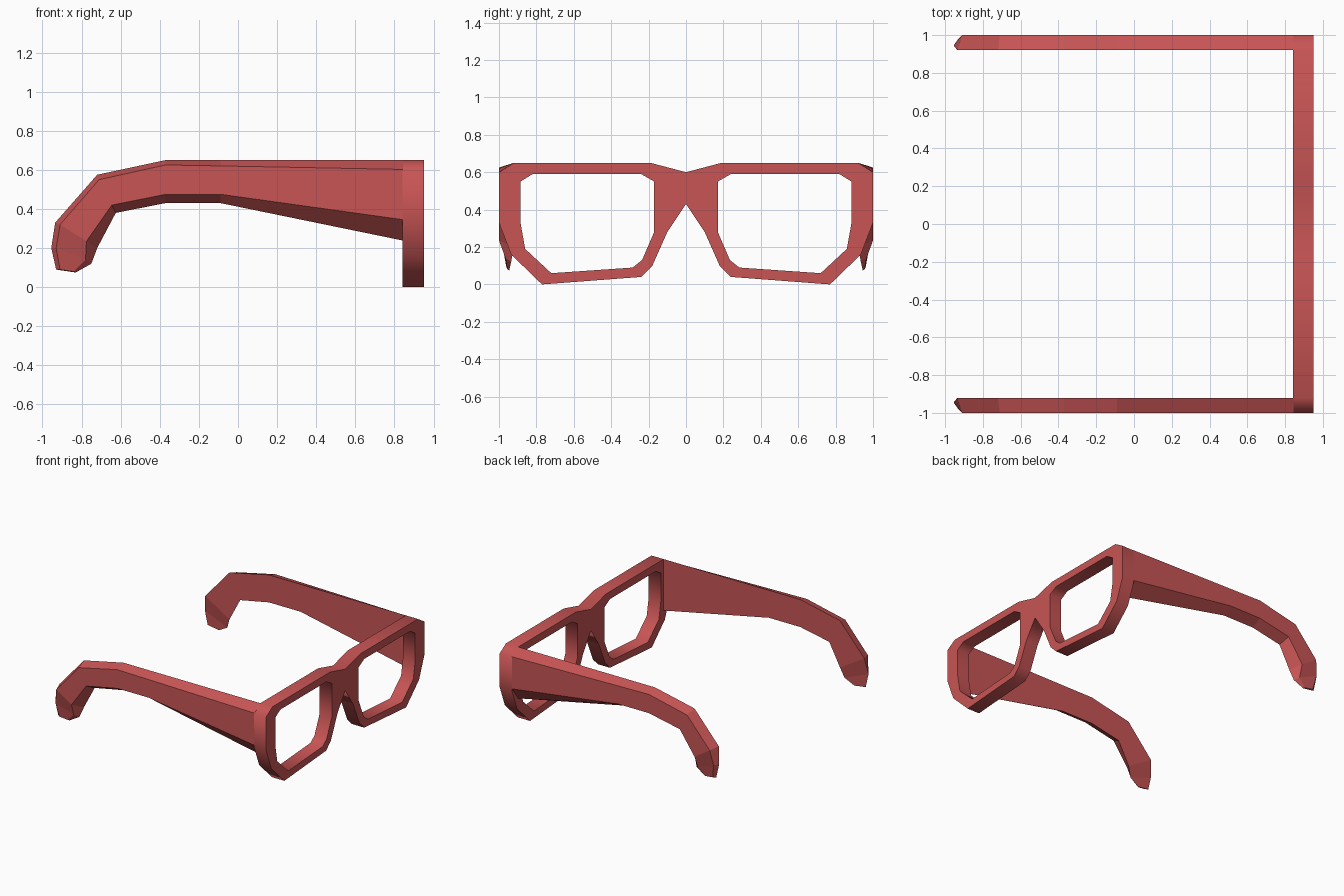
import bpy, bmesh, math

if "Cube" in bpy.data.objects:
    bpy.data.objects.remove(bpy.data.objects["Cube"])

red = bpy.data.materials.new("red_plastic")
red.diffuse_color = (0.58, 0.09, 0.09, 1)
red.use_nodes = True
red.node_tree.nodes["Principled BSDF"].inputs["Base Color"].default_value = red.diffuse_color

# Front frame: right half of the rim outline and one lens opening, as (y, z)
rim = [(0, .60), (.19, .65), (.92, .65), (1, .60), (1, .33), (.935, .16),
       (.77, 0), (.24, .04), (.18, .10), (.10, .28), (0, .43)]
lens = [(.24, .59), (.82, .59), (.885, .55), (.885, .33), (.86, .19),
        (.72, .06), (.285, .09), (.235, .13), (.17, .28), (.17, .55)]


def mirrored(pts):
    return [(-y, z) for y, z in reversed(pts)]


def add_loop(curve, pts):
    spline = curve.splines.new('POLY')
    spline.points.add(len(pts) - 1)
    for p, (y, z) in zip(spline.points, pts):
        p.co = (y, z, 0, 1)
    spline.use_cyclic_u = True


curve = bpy.data.curves.new("front_frame", 'CURVE')
curve.dimensions = '2D'
curve.fill_mode = 'BOTH'
curve.extrude = 0.054
for pts in (rim + mirrored(rim)[1:-1], lens, mirrored(lens)):
    add_loop(curve, pts)
frame = bpy.data.objects.new("front_frame", curve)
bpy.context.collection.objects.link(frame)
frame.location.x = 0.896
frame.rotation_euler = (math.pi / 2, 0, math.pi / 2)
bpy.context.view_layer.objects.active = frame
frame.select_set(True)
bpy.ops.object.convert(target='MESH')
frame = bpy.context.object
frame.data.materials.clear()
frame.data.materials.append(red)

# Temple arm: four-sided sections from hinge to ear tip, each as
# (x, z) of outer top, inner top, inner bottom, outer bottom
sections = [
    [(.845, .602), (.845, .65), (.845, .238), (.845, .345)],
    [(-.09, .62), (-.09, .65), (-.09, .43), (-.09, .475)],
    [(-.37, .625), (-.37, .65), (-.37, .43), (-.37, .475)],
    [(-.71, .55), (-.72, .575), (-.625, .38), (-.645, .42)],
    [(-.91, .32), (-.935, .33), (-.72, .20), (-.775, .235)],
    [(-.93, .20), (-.955, .20), (-.75, .12), (-.78, .14)],
    [(-.91, .09), (-.93, .09), (-.83, .075), (-.84, .08)],
]
# Sideways position of each section's corners, narrowing at the ear tip
widths = [(1, .92, .92, 1)] * 5 + [(.98, .945, .935, .965), (.96, .945, .945, .955)]

bm = bmesh.new()
rings = [[bm.verts.new((x, y, z)) for (x, z), y in zip(sec, ys)]
         for sec, ys in zip(sections, widths)]
for a, b in zip(rings, rings[1:]):
    for i in range(4):
        j = (i + 1) % 4
        bm.faces.new((a[i], a[j], b[j], b[i]))
bm.faces.new(rings[0])
bm.faces.new(rings[-1])
bmesh.ops.recalc_face_normals(bm, faces=bm.faces)
mesh = bpy.data.meshes.new("temple_arms")
bm.to_mesh(mesh)
bm.free()
arms = bpy.data.objects.new("temple_arms", mesh)
bpy.context.collection.objects.link(arms)
mesh.materials.append(red)
mirror = arms.modifiers.new("both_sides", 'MIRROR')
mirror.use_axis = (False, True, False)
mirror.use_clip = False
